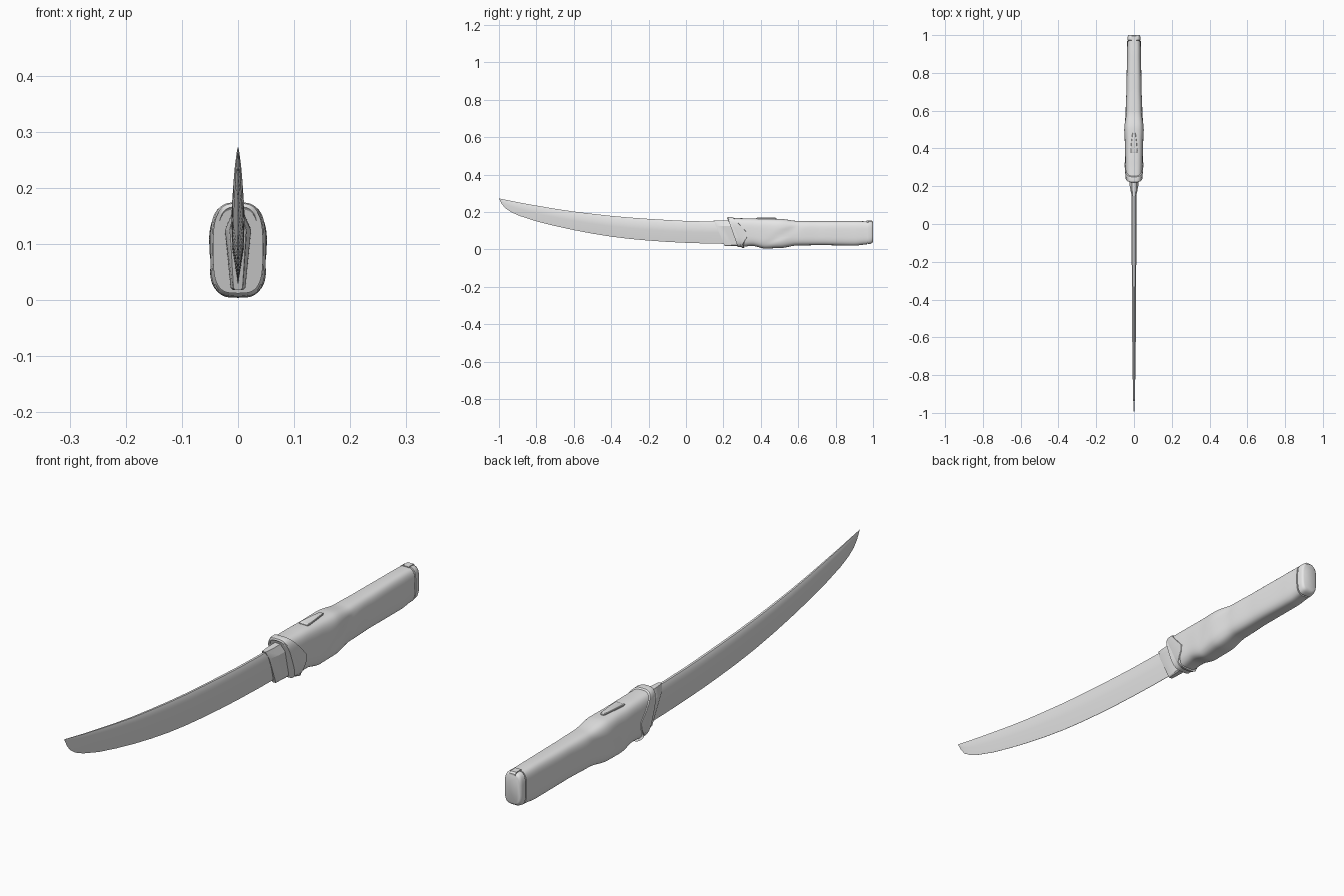
import bpy, bmesh, math

cube = bpy.data.objects.get("Cube")
if cube:
    bpy.data.objects.remove(cube, do_unlink=True)

grey = bpy.data.materials.new("plain grey")
grey.use_nodes = True
grey.diffuse_color = (0.8, 0.8, 0.8, 1)
grey.node_tree.nodes["Principled BSDF"].inputs["Base Color"].default_value = (0.8, 0.8, 0.8, 1)


def loft(name, rings, angle=35):
    """Skin a list of equal-length rings, cap both ends and shade smooth."""
    bm = bmesh.new()
    loops = [[bm.verts.new(p) for p in ring] for ring in rings]
    n = len(loops[0])
    for a, b in zip(loops, loops[1:]):
        for i in range(n):
            j = (i + 1) % n
            bm.faces.new((a[i], a[j], b[j], b[i]))
    bm.faces.new(loops[0][::-1])
    bm.faces.new(loops[-1])
    bmesh.ops.remove_doubles(bm, verts=bm.verts, dist=1e-5)
    bmesh.ops.recalc_face_normals(bm, faces=bm.faces)
    mesh = bpy.data.meshes.new(name)
    bm.to_mesh(mesh)
    bm.free()
    mesh.materials.append(grey)
    ob = bpy.data.objects.new(name, mesh)
    bpy.context.collection.objects.link(ob)
    bpy.ops.object.select_all(action='DESELECT')
    ob.select_set(True)
    bpy.context.view_layer.objects.active = ob
    bpy.ops.object.shade_smooth_by_angle(angle=math.radians(angle))
    return ob


def oval(hw, z0, z1, y_of_z, power=0.6, n=48):
    """Rounded-rectangle ring; y_of_z slants or bends it along the handle."""
    mid, hh, ring = (z0 + z1) / 2, (z1 - z0) / 2, []
    for i in range(n):
        a = math.tau * i / n
        c, s = math.cos(a), math.sin(a)
        z = mid + hh * math.copysign(abs(s) ** power, s)
        ring.append((hw * math.copysign(abs(c) ** power, c), y_of_z(z), z))
    return ring


def interp(table, y):
    """Smooth lookup in rows of (y, values...)."""
    for a, b in zip(table, table[1:]):
        if y <= b[0]:
            t = max(0, (y - a[0]) / (b[0] - a[0]))
            t = t * t * (3 - 2 * t)
            return [p + (q - p) * t for p, q in zip(a[1:], b[1:])]
    return table[-1][1:]


# Blade: y, spine height, edge height, half thickness
blade = [(-1, .272, .2715, .0005), (-.985, .269, .243, .002), (-.965, .265, .219, .003),
         (-.935, .259, .199, .004), (-.89, .25, .179, .0055), (-.8, .234, .15, .007),
         (-.7, .217, .125, .0085), (-.6, .202, .103, .0095), (-.5, .19, .084, .0105),
         (-.4, .179, .068, .011), (-.3, .17, .056, .0115), (-.2, .163, .047, .012),
         (-.1, .157, .04, .012), (0, .152, .035, .012), (.12, .149, .031, .012),
         (.25, .148, .029, .012)]
rings = []
for y, top, low, w in blade:
    h = top - low
    half = [(.35 * w, top), (w, top - .14 * h), (.85 * w, top - .5 * h), (.05 * w, low)]
    rings.append([(x, y, z) for x, z in half] + [(-x, y, z) for x, z in half[::-1]])
loft("blade", rings, 30)

# Collar at the blade root, slanted like the guard
half = [(.011, .153), (.023, .125), (.013, .022), (.009, .018)]
outline = half + [(-x, z) for x, z in half[::-1]]
rings = []
for y, k in ((0, .62), (.004, .7), (.045, 1), (.09, 1.03)):
    rings.append([(x * k, .148 + y + (.153 - z) * .44, z) for x, z in outline])
loft("blade_collar", rings, 25)


# Guard ferrule: slanted front, pointed rear edge on each side
def front(z):
    return .217 + (.172 - z) * .48


def rear(z):
    return .334 - abs(z - .08) * (.92 if z > .08 else .6)


loft("guard_ferrule", [
    oval(.034, .022, .160, lambda z: front(z) + .004),
    oval(.036, .016, .166, front),
    oval(.043, .008, .172, lambda z: front(z) + .005),
    oval(.046, .006, .174, lambda z: front(z) + .015),
    oval(.0495, .006, .172, lambda z: max(rear(z), front(z) + .016)),
    oval(.0465, .010, .167, lambda z: max(rear(z), front(z) + .016) + .001)])

# Grip: y, half width, bottom, top
grip = [(.25, .0445, .012, .168), (.34, .0465, .018, .166), (.42, .0485, .004, .164),
        (.5, .052, .007, .163), (.6, .044, .021, .152), (.72, .040, .0225, .151),
        (.9, .037, .02, .151), (.968, .036, .026, .15)]
rings = []
for i in range(73):
    y = .25 + i * .718 / 72
    hw, z0, z1 = interp(grip, y)
    lean = .35 * max(0, 1 - (y - .25) / .2)
    ring = []
    for x, yy, z in oval(hw, z0, z1, lambda z: y + (.09 - z) * lean):
        # shallow diagonal palm crease
        d = (z - .05) - (yy - .46) * .5
        crease = .1 * math.exp(-(d / .018) ** 2 - ((yy - .52) / .07) ** 2)
        ring.append((x * (1 - crease), yy, z))
    rings.append(ring)
loft("grip", rings, 40)


# End cap behind a narrow seam
def flat(y):
    return lambda z: y


loft("end_cap", [oval(hw, z0, z1, flat(y), .55) for y, hw, z0, z1 in (
    (.960, .031, .031, .145), (.972, .031, .031, .145), (.973, .0355, .027, .15),
    (.990, .0345, .031, .15), (.997, .032, .036, .147), (1.0, .028, .041, .142))], 40)

# Latch folded over the top of the cap
latch = [(.965, .153), (.994, .153), (1.0, .147), (1.0, .128), (.992, .128), (.965, .143)]
loft("cap_latch", [[(x, y, z) for y, z in latch] for x in (-.012, .012)], 20)

# Teardrop release button on top of the grip
button = [(.375, .017), (.385, .0185), (.43, .0145), (.475, .009), (.483, .006)]
outline = button + [(-x, y) for y, x in button][::-1]
outline = [(x, y) for y, x in button] + [(-x, y) for y, x in button[::-1]]
loft("release_button", [[(x * k, .43 + (y - .43) * k, z) for x, y in outline]
                        for z, k in ((.155, 1), (.167, 1), (.169, .9))], 25)
